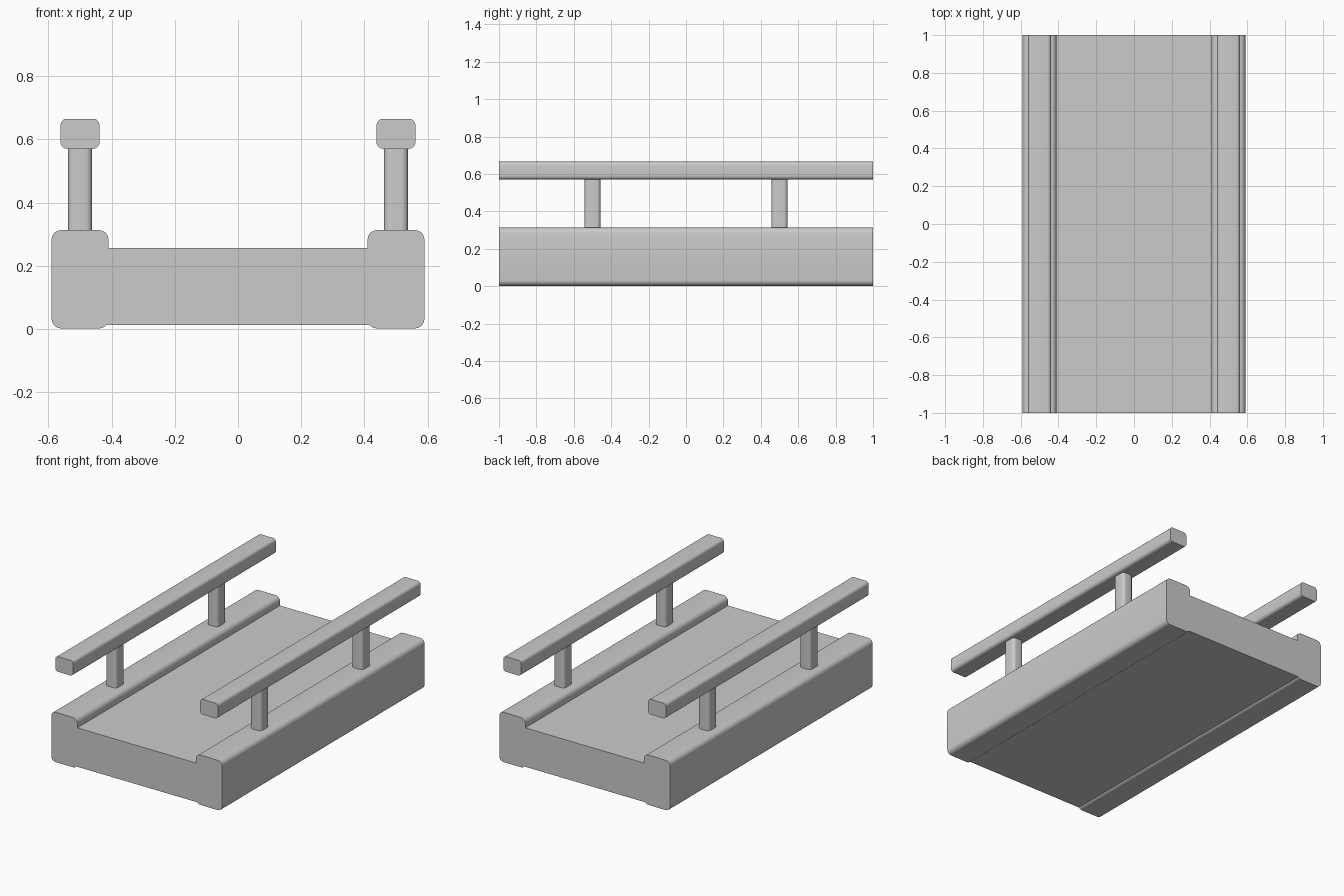
import bpy, bmesh, math

if "Cube" in bpy.data.objects:
    bpy.data.objects.remove(bpy.data.objects["Cube"])


def arc(cx, cy, r, a0, a1, n=5):
    """Points along an arc, angles in degrees."""
    return [(cx + r * math.cos(math.radians(a0 + (a1 - a0) * i / n)),
             cy + r * math.sin(math.radians(a0 + (a1 - a0) * i / n)))
            for i in range(n + 1)]


def rounded_rect(cx, cy, w, h, r, n=5):
    x, y = w / 2 - r, h / 2 - r
    return (arc(cx + x, cy + y, r, 0, 90, n) + arc(cx - x, cy + y, r, 90, 180, n)
            + arc(cx - x, cy - y, r, 180, 270, n) + arc(cx + x, cy - y, r, 270, 360, n))


def extrude(name, profile, axis, start, end):
    """Extrude a closed profile: (x, z) along Y or (x, y) along Z."""
    bm = bmesh.new()
    base = [bm.verts.new((u, start, v) if axis == 'Y' else (u, v, start)) for u, v in profile]
    face = bm.faces.new(base)
    res = bmesh.ops.extrude_face_region(bm, geom=[face], use_keep_orig=True)
    d = end - start
    bmesh.ops.translate(bm, vec=(0, d, 0) if axis == 'Y' else (0, 0, d),
                        verts=[g for g in res['geom'] if isinstance(g, bmesh.types.BMVert)])
    bmesh.ops.recalc_face_normals(bm, faces=bm.faces)
    mesh = bpy.data.meshes.new(name)
    bm.to_mesh(mesh)
    bm.free()
    mesh.shade_smooth()
    mesh.set_sharp_from_angle(angle=math.radians(35))
    obj = bpy.data.objects.new(name, mesh)
    bpy.context.collection.objects.link(obj)
    return obj


# Bridge body: flat deck between two raised, rounded curbs
R = 0.03
IN, OUT, BOT, TOP = 0.41, 0.59, 0.002, 0.313
DECK_TOP, DECK_BOT = 0.256, 0.013
meet = 180 + math.degrees(math.asin((BOT + R - DECK_BOT) / R))
half = (arc(IN + R, BOT + R, R, meet, 270, 4)
        + arc(OUT - R, BOT + R, R, 270, 360)
        + arc(OUT - R, TOP - R, R, 0, 90)
        + arc(IN + R, TOP - R, R, 90, 180)
        + [(IN, DECK_TOP)])
extrude("deck_with_curbs", half + [(-x, z) for x, z in reversed(half)], 'Y', -1, 1)

# Handrails and their posts
for side, sx in (("left", -1), ("right", 1)):
    extrude(f"{side}_handrail", rounded_rect(sx * 0.5, 0.618, 0.123, 0.095, 0.02), 'Y', -1, 1)
    for end, y in (("front", -0.5), ("back", 0.5)):
        extrude(f"{side}_{end}_post", rounded_rect(sx * 0.5, y, 0.076, 0.086, 0.02),
                'Z', 0.305, 0.58)
